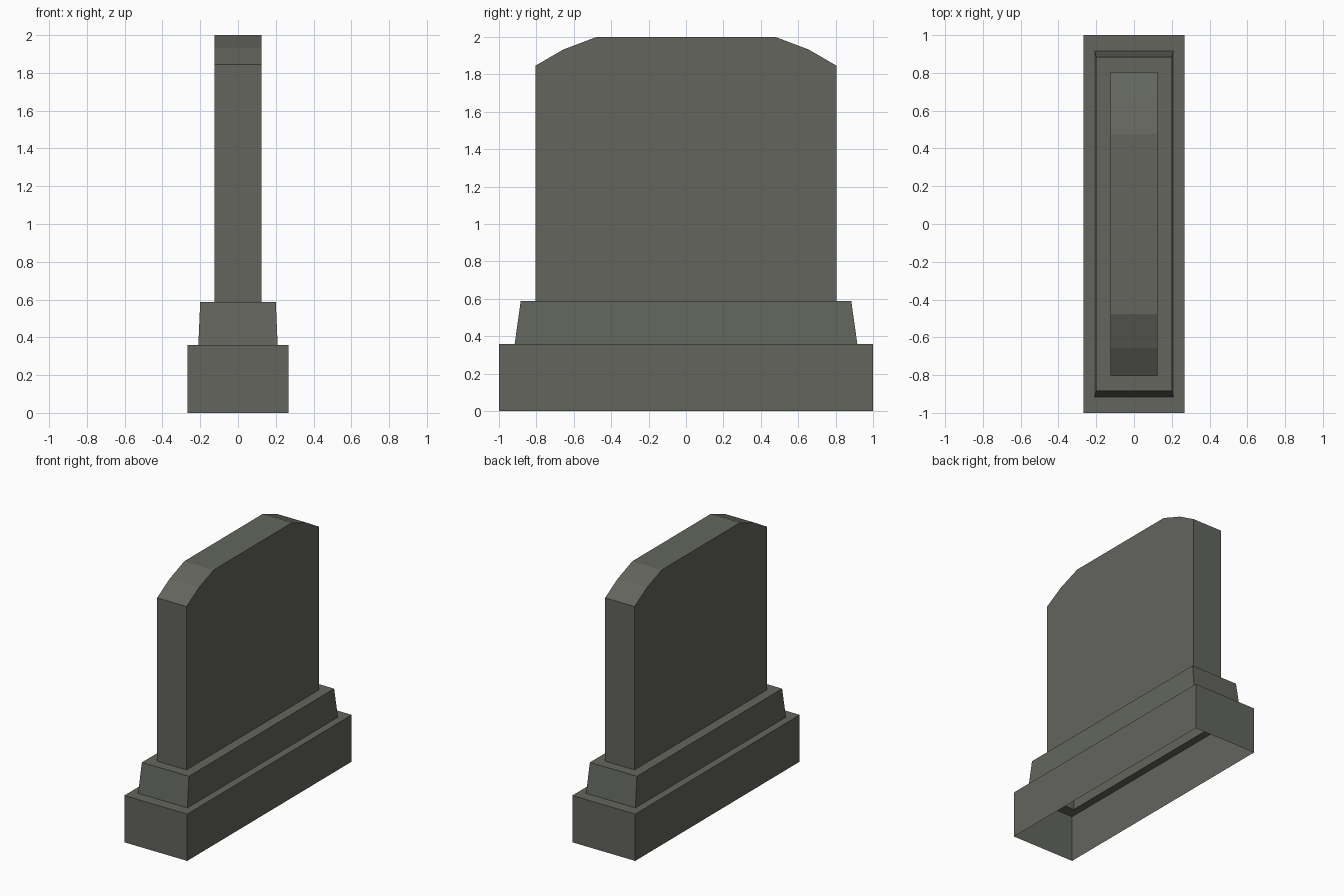
import bpy, bmesh

if "Cube" in bpy.data.objects:
    bpy.data.objects.remove(bpy.data.objects["Cube"])

stone = bpy.data.materials.new("grey stone")
stone.diffuse_color = (0.125, 0.130, 0.111, 1)
stone.use_nodes = True
stone.node_tree.nodes["Principled BSDF"].inputs["Base Color"].default_value = stone.diffuse_color


def finish(name, bm):
    me = bpy.data.meshes.new(name)
    bm.to_mesh(me)
    bm.free()
    me.materials.append(stone)
    bpy.context.collection.objects.link(bpy.data.objects.new(name, me))


def stepped_shell(name, rings):
    """Open shell through rectangles given as (half width x, half length y, z)."""
    bm = bmesh.new()
    loops = [[bm.verts.new((sx * x, sy * y, z))
              for sx, sy in ((-1, -1), (1, -1), (1, 1), (-1, 1))] for x, y, z in rings]
    for a, b in zip(loops, loops[1:]):
        for i in range(4):
            j = (i + 1) % 4
            bm.faces.new((a[i], a[j], b[j], b[i]))
    finish(name, bm)


# Base block, open underneath, with the ledge around the plinth
stepped_shell("base_block", [(0.268, 1.0, 0), (0.268, 1.0, 0.36), (0.21, 0.915, 0.36)])
# Tapered plinth with the ledge around the slab
stepped_shell("plinth", [(0.21, 0.915, 0.36), (0.20, 0.883, 0.588), (0.125, 0.805, 0.588)])

# Upright slab: clipped-shoulder profile in y-z, extruded along x, open underneath
half = [(0.805, 0.588), (0.805, 1.845), (0.655, 1.932), (0.475, 2.0)]
profile = half + [(-y, z) for y, z in reversed(half)]
bm = bmesh.new()
front = [bm.verts.new((0.125, y, z)) for y, z in profile]
back = [bm.verts.new((-0.125, y, z)) for y, z in profile]
bm.faces.new(front)
bm.faces.new(back[::-1])
for i in range(len(profile) - 1):
    bm.faces.new((front[i + 1], front[i], back[i], back[i + 1]))
bmesh.ops.recalc_face_normals(bm, faces=bm.faces)
finish("upright_slab", bm)
